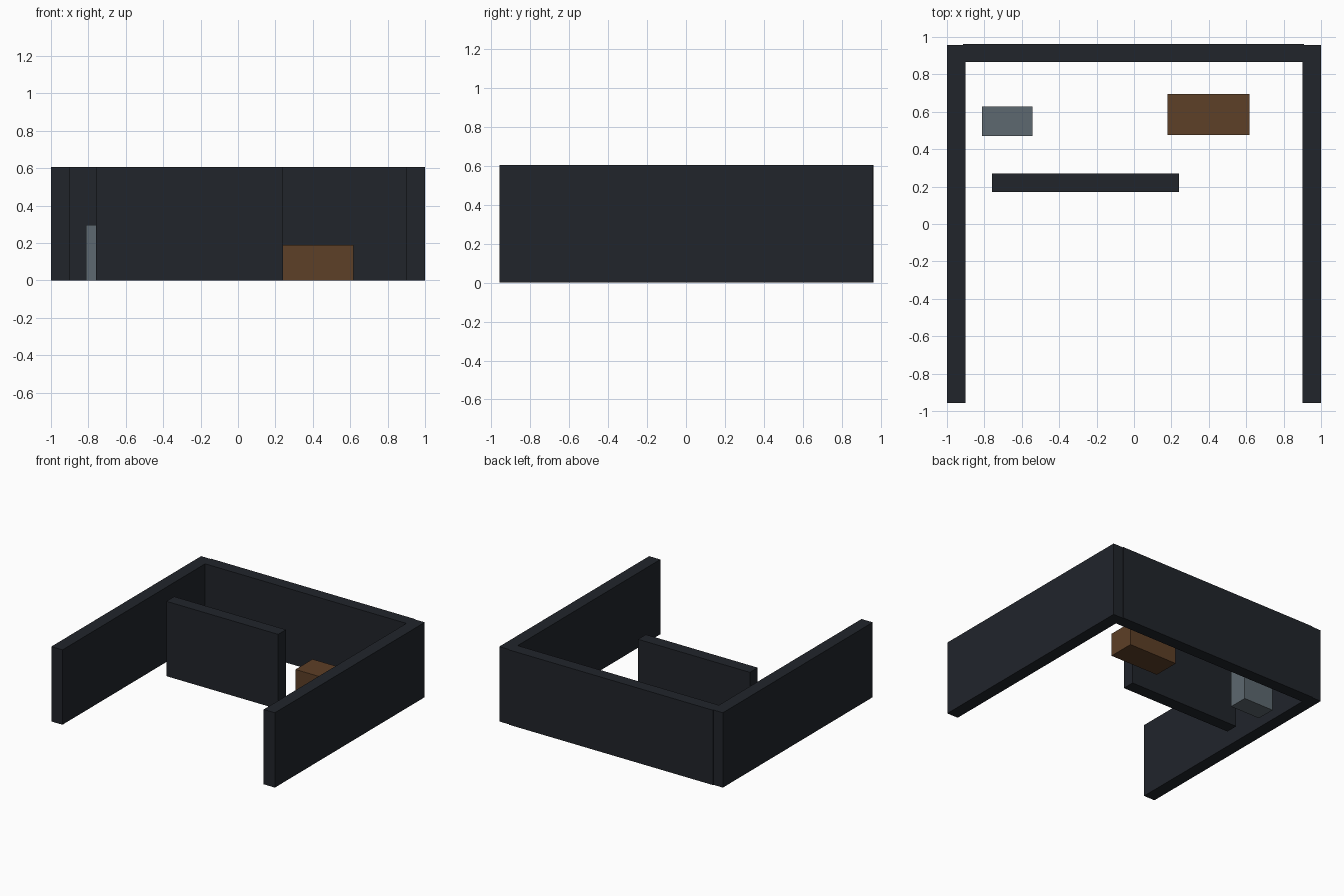
import bpy

if "Cube" in bpy.data.objects:
    bpy.data.objects.remove(bpy.data.objects["Cube"])


def material(name, rgb):
    mat = bpy.data.materials.new(name)
    mat.diffuse_color = (*rgb, 1)
    mat.use_nodes = True
    mat.node_tree.nodes["Principled BSDF"].inputs["Base Color"].default_value = mat.diffuse_color
    return mat


def box(name, x, y, height, mat):
    """Box standing on z = 0, spanning the given x and y ranges."""
    bpy.ops.mesh.primitive_cube_add(
        size=1, location=((x[0] + x[1]) / 2, (y[0] + y[1]) / 2, height / 2))
    obj = bpy.context.object
    obj.name = name
    obj.scale = (x[1] - x[0], y[1] - y[0], height)
    bpy.ops.object.transform_apply(location=False, rotation=False, scale=True)
    obj.data.materials.append(mat)
    return obj


wall_mat = material("dark_wall", (0.015, 0.018, 0.024))
wood_mat = material("brown_wood", (0.11, 0.05, 0.02))
steel_mat = material("grey_metal", (0.11, 0.14, 0.16))

WALL_HEIGHT = 0.605

# Outer walls, open at the front
for side, name in ((-1, "left_wall"), (1, "right_wall")):
    box(name, sorted((side * 0.9, side * 1.0)), (-0.957, 0.957), WALL_HEIGHT, wall_mat)
box("back_wall", (-0.915, 0.91), (0.865, 0.963), WALL_HEIGHT, wall_mat)

# Free-standing partition
box("partition_wall", (-0.76, 0.24), (0.17, 0.27), WALL_HEIGHT, wall_mat)

# Furniture blocks behind the partition
box("low_crate", (0.18, 0.617), (0.477, 0.695), 0.188, wood_mat)
box("cabinet", (-0.812, -0.543), (0.47, 0.627), 0.295, steel_mat)
